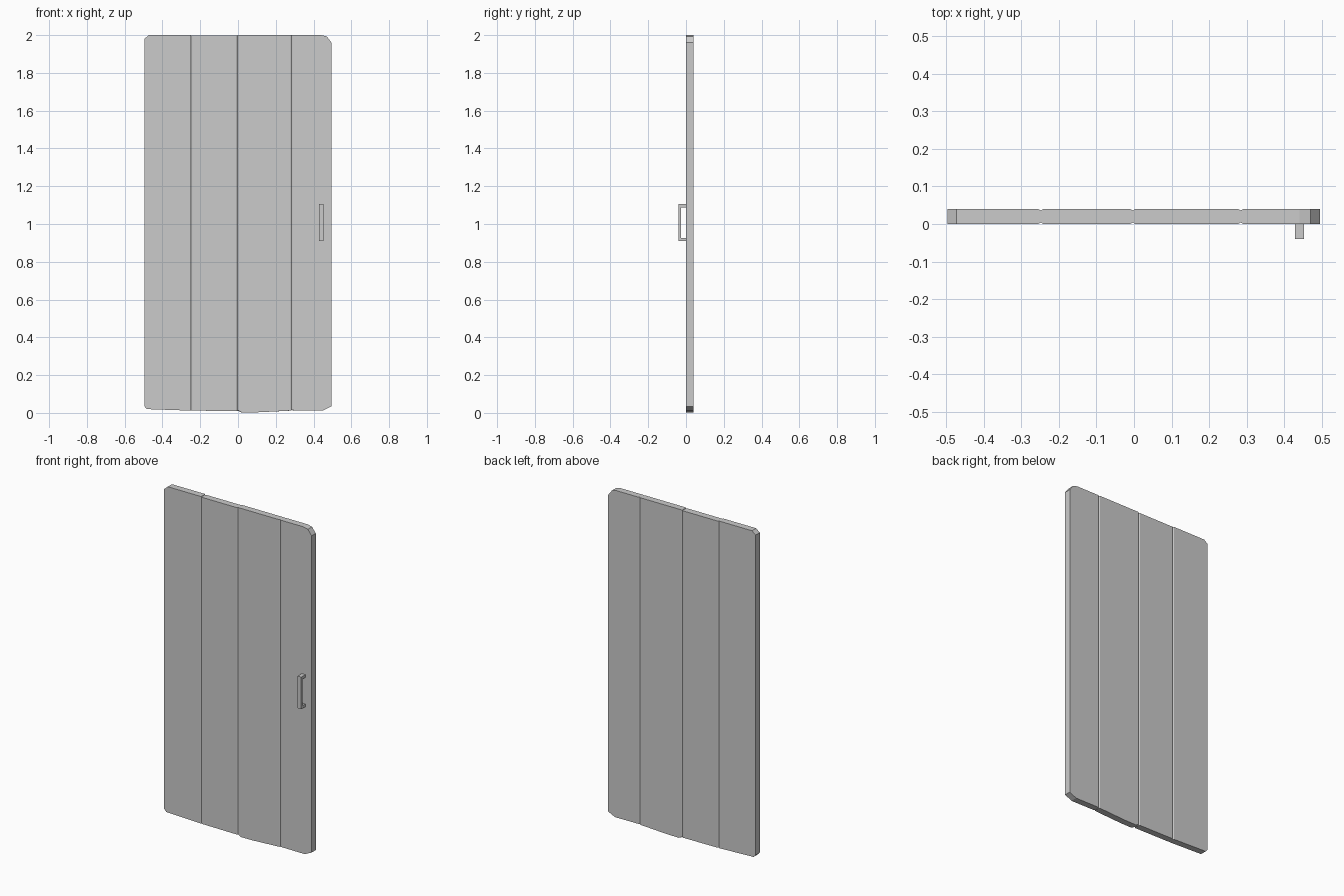
import bpy, bmesh

if "Cube" in bpy.data.objects:
    bpy.data.objects.remove(bpy.data.objects["Cube"])

THICK = 0.04     # door thickness
GROOVE_D = 0.004  # depth of the V groove between planks
GROOVE_W = 0.007  # half width of the groove


def make_object(name, bm):
    bmesh.ops.recalc_face_normals(bm, faces=bm.faces)
    mesh = bpy.data.meshes.new(name)
    bm.to_mesh(mesh)
    bm.free()
    obj = bpy.data.objects.new(name, mesh)
    bpy.context.collection.objects.link(obj)
    return obj


def loft(name, rings):
    """Join rings of equal length into a capped solid."""
    bm = bmesh.new()
    loops = [[bm.verts.new(p) for p in ring] for ring in rings]
    n = len(loops[0])
    for a, b in zip(loops, loops[1:]):
        for i in range(n):
            j = (i + 1) % n
            bm.faces.new((a[i], a[j], b[j], b[i]))
    bm.faces.new(loops[0])
    bm.faces.new(loops[-1])
    return make_object(name, bm)


def plank(name, outline, seams):
    """Extrude an x-z outline through the door, chamfering the seam sides."""
    mid = sum(x for x, z in outline) / len(outline)
    rings = []
    for y, inset in ((0, GROOVE_W), (GROOVE_D, 0),
                     (THICK - GROOVE_D, 0), (THICK, GROOVE_W)):
        ring = []
        for x, z in outline:
            if any(abs(x - s) < 0.004 for s in seams):
                x += inset if x < mid else -inset
            ring.append((x, y, z))
        rings.append(ring)
    return loft(name, rings)


# Door planks, with clipped outer corners and uneven bottom ends
S1, S2, S3 = -0.248, -0.003, 0.284
plank("plank_left", [(-0.496, 0.035), (-0.482, 0.02), (S1, 0.012), (S1, 2.0),
                     (-0.472, 2.0), (-0.496, 1.98)], [S1])
plank("plank_mid_left", [(S1, 0.012), (S2, 0.01), (S2, 1.997), (S1, 1.997)], [S1, S2])
plank("plank_mid_right", [(S2, 0.012), (0.02, 0.002), (0.1, 0.003), (S3, 0.012),
                          (S3, 2.0), (S2, 2.0)], [S2, S3])
plank("plank_right", [(S3, 0.014), (0.45, 0.013), (0.495, 0.035), (0.495, 1.96),
                      (0.47, 1.993), (0.44, 2.0), (S3, 2.0)], [S3])

# Handle: a C-shaped bar reaching out of the front
profile = [(0.001, 0.91), (-0.04, 0.91), (-0.04, 1.105), (0.001, 1.105),
           (0.001, 1.088), (-0.026, 1.088), (-0.026, 0.927), (0.001, 0.927)]
loft("door_handle", [[(x, y, z) for y, z in profile] for x in (0.429, 0.453)])
